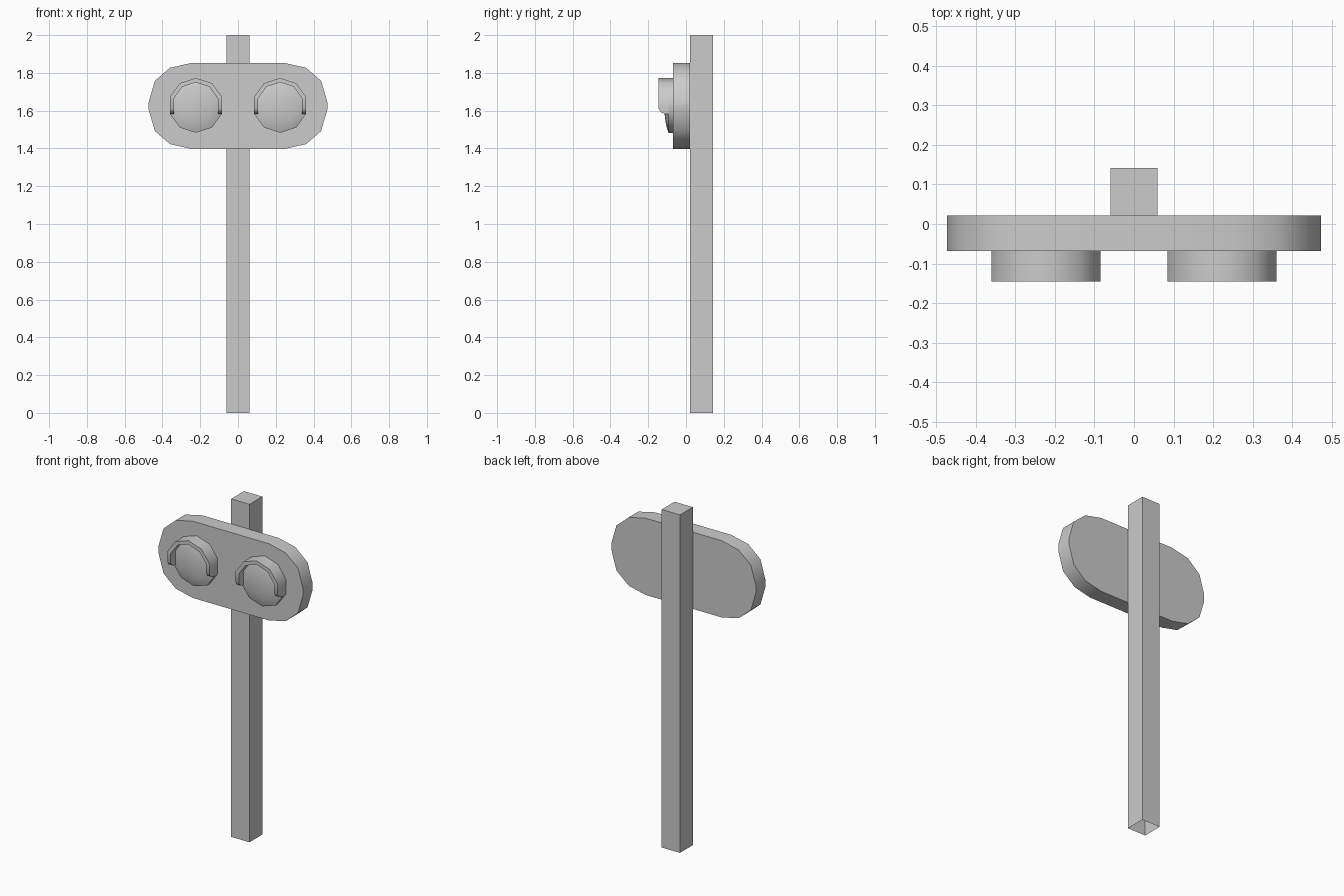
import bpy
import bmesh
from math import sin, cos, radians

cube = bpy.data.objects.get("Cube")
if cube:
    bpy.data.objects.remove(cube)

# Single plain grey
grey = bpy.data.materials.new("plain_grey")
grey.use_nodes = True
color = (0.6, 0.6, 0.6, 1)
grey.diffuse_color = color
grey.node_tree.nodes["Principled BSDF"].inputs["Base Color"].default_value = color


def finish(bm, name, smooth=True):
    bmesh.ops.recalc_face_normals(bm, faces=bm.faces)
    mesh = bpy.data.meshes.new(name)
    bm.to_mesh(mesh)
    bm.free()
    mesh.materials.append(grey)
    obj = bpy.data.objects.new(name, mesh)
    bpy.context.collection.objects.link(obj)
    if smooth:
        bpy.ops.object.select_all(action='DESELECT')
        obj.select_set(True)
        bpy.context.view_layer.objects.active = obj
        bpy.ops.object.shade_smooth_by_angle(angle=radians(42))
    return obj


def bridge(bm, a, b, closed=True):
    n = len(a)
    for i in range(n if closed else n - 1):
        j = (i + 1) % n
        bm.faces.new((a[i], a[j], b[j], b[i]))


# Square post, open underneath
bm = bmesh.new()
base, top = [[bm.verts.new((x * 0.06, 0.082 + y * 0.06, z))
              for x, y in ((-1, -1), (1, -1), (1, 1), (-1, 1))] for z in (0, 2)]
bridge(bm, base, top)
bm.faces.new(top)
finish(bm, "post", smooth=False)

# Backing plate with rounded ends
quarter = [(0.25, 0.227), (0.36, 0.202), (0.44, 0.133), (0.473, 0.02)]
right = quarter + [(x, -z) for x, z in reversed(quarter)]
outline = right + [(-x, -z) for x, z in right]
bm = bmesh.new()
front, back = [[bm.verts.new((x, y, 1.625 + z)) for x, z in outline]
               for y in (-0.068, 0.022)]
bridge(bm, front, back)
bm.faces.new(front)
bm.faces.new(back)
finish(bm, "backing_plate")

# Lamps: ten-sided domed lens and hooded visor
RADIUS = 0.145
LAMP_Z = 1.628


def ring(r):
    return [(r * cos(radians(a)), r * sin(radians(a))) for a in range(18, 378, 36)]


def lens(cx, name):
    bm = bmesh.new()
    profile = [(RADIUS, -0.065), (RADIUS, -0.092), (0.125, -0.1),
               (0.095, -0.107), (0.05, -0.113)]
    loops = [[bm.verts.new((cx + x, y, LAMP_Z + z)) for x, z in ring(r)]
             for r, y in profile]
    for a, b in zip(loops, loops[1:]):
        bridge(bm, a, b)
    tip = bm.verts.new((cx, -0.115, LAMP_Z))
    last = loops[-1]
    for i, v in enumerate(last):
        bm.faces.new((v, last[(i + 1) % len(last)], tip))
    finish(bm, name)


def visor(cx, name):
    # Arc over the top, each arm ending in a rounded lower corner
    side = RADIUS * cos(radians(18))
    arm = [(side, -0.045, -0.113), (side, -0.036, -0.133), (side, -0.018, -0.145)]
    arc = [(x, z, -0.145) for x, z in ring(RADIUS)[:5]]
    path = arm + arc + [(-x, z, y) for x, z, y in reversed(arm)]
    bm = bmesh.new()

    def strip(scale, flat):
        return [bm.verts.new((cx + x * scale, -0.085 if flat else y,
                              LAMP_Z + z * (scale if z > 0 else 1)))
                for x, z, y in path]

    loops = [strip(1, True), strip(1, False), strip(0.84, False), strip(0.84, True)]
    for i in range(4):
        bridge(bm, loops[i], loops[(i + 1) % 4], closed=False)
    bm.faces.new([s[0] for s in loops])
    bm.faces.new([s[-1] for s in loops])
    finish(bm, name)


for label, cx in (("right", -0.223), ("left", 0.223)):
    lens(cx, label + "_lens")
    visor(cx, label + "_visor")
